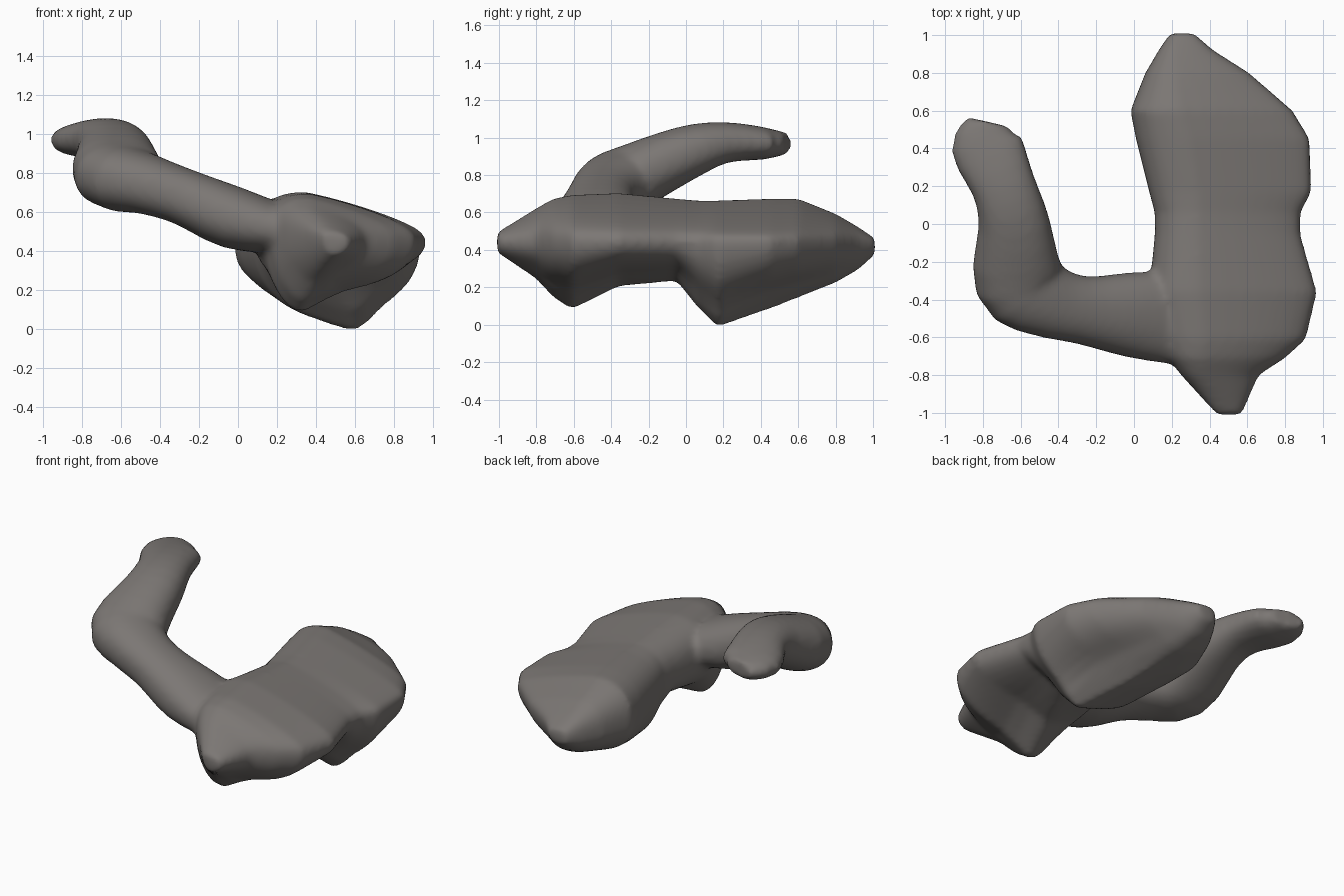
import bpy, bmesh, math
from mathutils import Vector

if "Cube" in bpy.data.objects:
    bpy.data.objects.remove(bpy.data.objects["Cube"])

SEG = 40
CIRCLE = [(math.cos(2 * math.pi * i / SEG), math.sin(2 * math.pi * i / SEG))
          for i in range(SEG)]


def loft(name, rings):
    """Closed skin through a list of point rings."""
    bm = bmesh.new()
    vs = [[bm.verts.new(p) for p in r] for r in rings]
    for a, b in zip(vs, vs[1:]):
        for i in range(SEG):
            j = (i + 1) % SEG
            bm.faces.new((a[i], a[j], b[j], b[i]))
    bm.faces.new(vs[0])
    bm.faces.new(vs[-1])
    bmesh.ops.recalc_face_normals(bm, faces=bm.faces)
    me = bpy.data.meshes.new(name)
    bm.to_mesh(me)
    bm.free()
    ob = bpy.data.objects.new(name, me)
    bpy.context.collection.objects.link(ob)
    return ob


def power(v, p):
    return math.copysign(abs(v) ** p, v)


def body_ring(y, xl, xr, top, keel, bottom):
    """Lopsided section: top sloping to the right, keeled underside."""
    crown = xl + 0.3 * (xr - xl)
    pts = []
    for c, s in CIRCLE:
        up, right = s >= 0, c >= 0
        side, mid = (xr, 0.44) if right else (xl, 0.44 - 0.05 * y)
        cx = crown if up else keel
        x = cx + (side - cx) * power(abs(c), 0.85)
        if up:
            slope = 0.22 * max(0, x - crown) * min(1, (top - 0.44) / 0.2)
            z = mid + (top - slope - mid) * abs(s) ** 0.75
        else:
            lift = (0.28 if right else 0.1) * (mid - bottom)
            ex = bottom + lift * (1 - math.exp(-((x - keel) / 0.12) ** 2))
            z = mid + (ex - mid) * abs(s) ** 0.95
        pts.append((x, y, z))
    return pts


# Main body: y, left x, right x, top z, keel x, bottom z
body = loft("body", [body_ring(*r) for r in [
    (-1.01, .44, .57, .49, .50, .38),
    (-.8, .25, .66, .62, .40, .24),
    (-.71, .18, .80, .67, .35, .14),
    (-.61, .14, .91, .69, .33, .075),
    (-.36, .08, .97, .70, .40, .20),
    (-.05, .11, .88, .67, .52, .23),
    (.06, .11, .88, .66, .58, .09),
    (.17, .08, .94, .66, .60, -.02),
    (.45, .01, .93, .67, .46, .08),
    (.6, -.02, .84, .67, .40, .14),
    (.8, .06, .61, .59, .33, .22),
    (.92, .13, .42, .52, .28, .29),
    (1.01, .19, .32, .46, .26, .37)]])

# Curved arm: x, y, z, half width, half height
path = [(.26, -.5, .5, .25, .12), (-.02, -.48, .565, .225, .16),
        (-.28, -.455, .675, .18, .145), (-.47, -.4, .74, .2, .155),
        (-.61, -.29, .785, .24, .175), (-.635, .0, .915, .19, .145),
        (-.69, .2, .97, .17, .11), (-.78, .42, .965, .19, .085),
        (-.77, .54, .965, .11, .055)]


def spline(a, b, c, d, t):
    """Smooth in-between value on the arm path."""
    return b + t / 2 * (c - a + t * (2 * a - 5 * b + 4 * c - d
                                     + t * (3 * (b - c) + d - a)))


fine = []
for k in range(len(path) - 1):
    quad = [path[min(max(k + o, 0), len(path) - 1)] for o in (-1, 0, 1, 2)]
    fine += [tuple(spline(*v, t) for v in zip(*quad)) for t in (0, 1 / 3, 2 / 3)]
fine.append(path[-1])

rings = []
for k, (x, y, z, w, h) in enumerate(fine):
    a = Vector(fine[max(k - 1, 0)][:3])
    b = Vector(fine[min(k + 1, len(fine) - 1)][:3])
    t = (b - a).normalized()
    side = t.cross(Vector((0, 0, 1))).normalized()
    up = side.cross(t)
    rings.append([Vector((x, y, z)) + side * w * power(c, .9) + up * h * power(s, .9)
                  for c, s in CIRCLE])
arm = loft("arm", rings)

# Fuse into one soft skin
bpy.ops.object.select_all(action='DESELECT')
arm.select_set(True)
body.select_set(True)
bpy.context.view_layer.objects.active = body
bpy.ops.object.join()
body.name = "curved_body"
rm = body.modifiers.new("fuse", 'REMESH')
rm.mode = 'VOXEL'
rm.voxel_size = 0.02
sm = body.modifiers.new("soften", 'SMOOTH')
sm.factor = 0.5
sm.iterations = 8
for m in ("fuse", "soften"):
    bpy.ops.object.modifier_apply(modifier=m)
bpy.ops.object.shade_smooth()

# Rest on the floor
low = min(v.co.z for v in body.data.vertices)
for v in body.data.vertices:
    v.co.z -= low

mat = bpy.data.materials.new("warm grey")
mat.diffuse_color = (0.20, 0.185, 0.175, 1)
mat.use_nodes = True
mat.node_tree.nodes["Principled BSDF"].inputs["Base Color"].default_value = mat.diffuse_color
body.data.materials.clear()
body.data.materials.append(mat)
